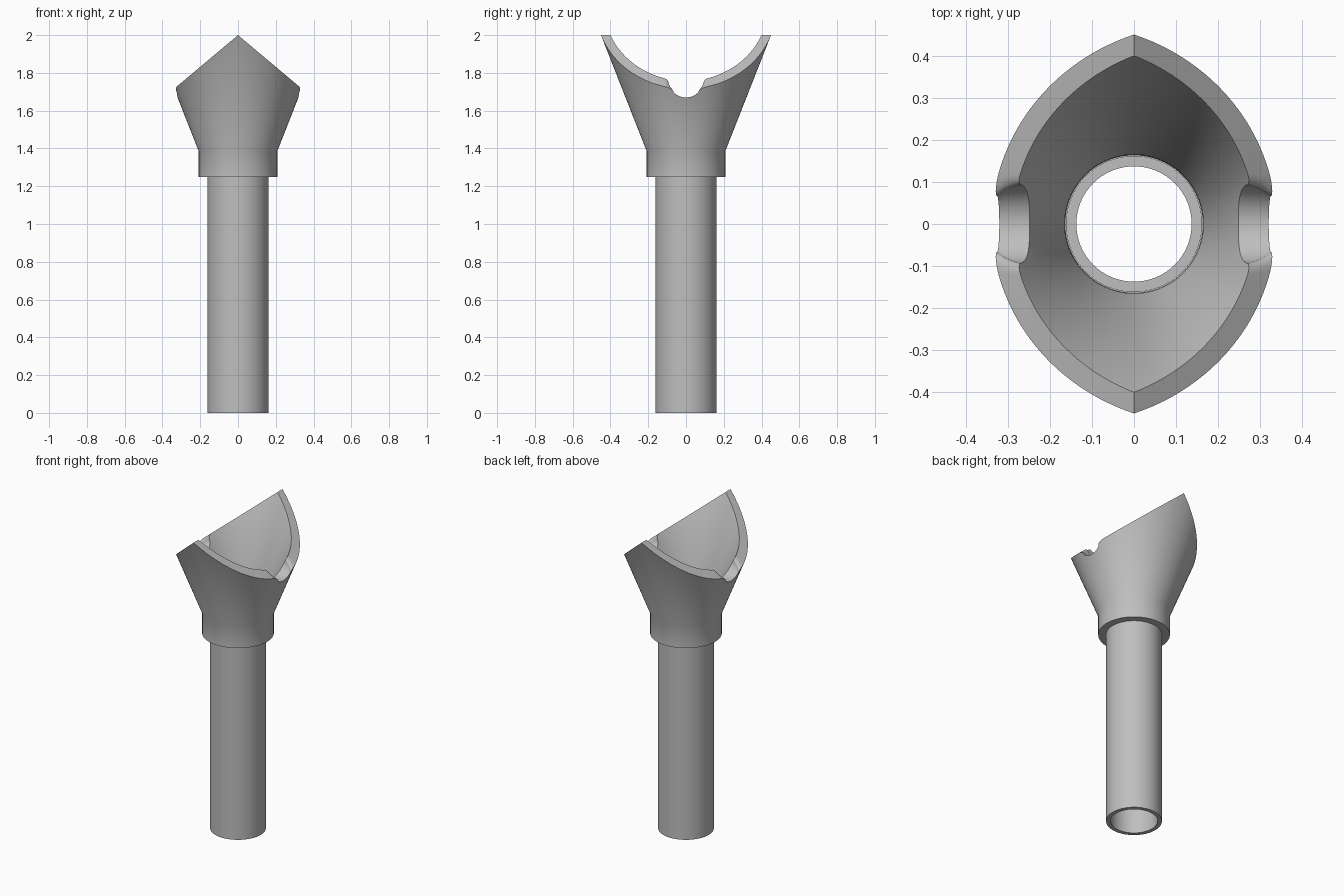
import bpy, bmesh, math
from mathutils import Matrix

cube = bpy.data.objects.get("Cube")
if cube:
    bpy.data.objects.remove(cube, do_unlink=True)

grey = bpy.data.materials.new("plain grey")
grey.use_nodes = True
colour = (0.52, 0.52, 0.52, 1)
grey.diffuse_color = colour
grey.node_tree.nodes["Principled BSDF"].inputs["Base Color"].default_value = colour

SLOPE = 0.84  # fall of the gabled rim per unit of x


def finish(name, bm):
    bmesh.ops.recalc_face_normals(bm, faces=bm.faces)
    mesh = bpy.data.meshes.new(name)
    bm.to_mesh(mesh)
    bm.free()
    mesh.materials.append(grey)
    obj = bpy.data.objects.new(name, mesh)
    bpy.context.collection.objects.link(obj)
    return obj


def skin(name, rings, closed=False):
    """Join equal rings of points into a solid, capped unless closed."""
    bm = bmesh.new()
    loops = [[bm.verts.new(p) for p in ring] for ring in rings]
    n = len(loops[0])
    pairs = list(zip(loops, loops[1:] + loops[:1] if closed else loops[1:]))
    for a, b in pairs:
        for i in range(n):
            j = (i + 1) % n
            bm.faces.new((a[i], a[j], b[j], b[i]))
    if not closed:
        bm.faces.new(loops[0])
        bm.faces.new(loops[-1])
    return finish(name, bm)


def revolve(name, profile, steps=128):
    turns = [2 * math.pi * k / steps for k in range(steps)]
    return skin(name, [[(r * math.cos(t), r * math.sin(t), z) for r, z in profile]
                       for t in turns], closed=True)


def smooth(obj):
    bpy.ops.object.select_all(action='DESELECT')
    obj.select_set(True)
    bpy.context.view_layer.objects.active = obj
    bpy.ops.object.shade_smooth_by_angle(angle=math.radians(30))


def notch_section(x, radius=0.095, centre=1.765, lip=0.118, drop=0.03):
    """Round-bottomed notch whose edges flare out to the sloping rim."""
    rim = 2 - SLOPE * x
    start = rim - drop

    def width(z):
        return radius if z > centre else math.sqrt(max(0, radius**2 - (z - centre)**2))
    low = centre - radius
    top_angle = math.acos(max(-1, min(1, (centre - start) / radius)))
    half = [(radius * math.sin(top_angle * k / 14), centre - radius * math.cos(top_angle * k / 14))
            for k in range(1, 15)]
    y0 = width(start)
    half[-1] = (y0, start)
    for k in range(1, 7):
        u = math.sin(math.pi / 2 * k / 6)
        half.append((y0 + (lip - y0) * (1 - math.sqrt(max(0, 1 - u * u))), start + drop * u))
    half.append((lip, rim + 0.3))
    return ([(x, y, z) for y, z in half] + [(x, -y, z) for y, z in reversed(half)]
            + [(x, 0, low)])


# Flared cup with its collar
cup = revolve("flared_cup", [(0.163, 1.25), (0.208, 1.25), (0.208, 1.385), (0.47, 2.05),
                             (0.423, 2.05), (0.165, 1.49)])

# Cutters: gabled rim and two side notches
gable = [(0, 2), (0.7, 2 - 0.7 * SLOPE), (0.7, 2.4), (-0.7, 2.4), (-0.7, 2 - 0.7 * SLOPE)]
cutters = [skin("rim_cutter", [[(x, y, z) for x, z in gable] for y in (-0.7, 0.7)])]
stations = [0.2 + 0.145 * k / 8 for k in range(9)]
for side in (1, -1):
    cutters.append(skin("notch_cutter", [[(side * x, y, z) for x, y, z in notch_section(s)]
                                         for s in stations]))
for cutter in cutters:
    cut = cup.modifiers.new("cut", 'BOOLEAN')
    cut.operation = 'DIFFERENCE'
    cut.solver = 'EXACT'
    cut.object = cutter
    bpy.context.view_layer.objects.active = cup
    bpy.ops.object.modifier_apply(modifier=cut.name)
for cutter in cutters:
    bpy.data.objects.remove(cutter, do_unlink=True)
smooth(cup)

# Hollow stem seated in the cup
stem = revolve("hollow_stem", [(0.137, 0), (0.162, 0), (0.162, 1.47), (0.137, 1.47)])
smooth(stem)
